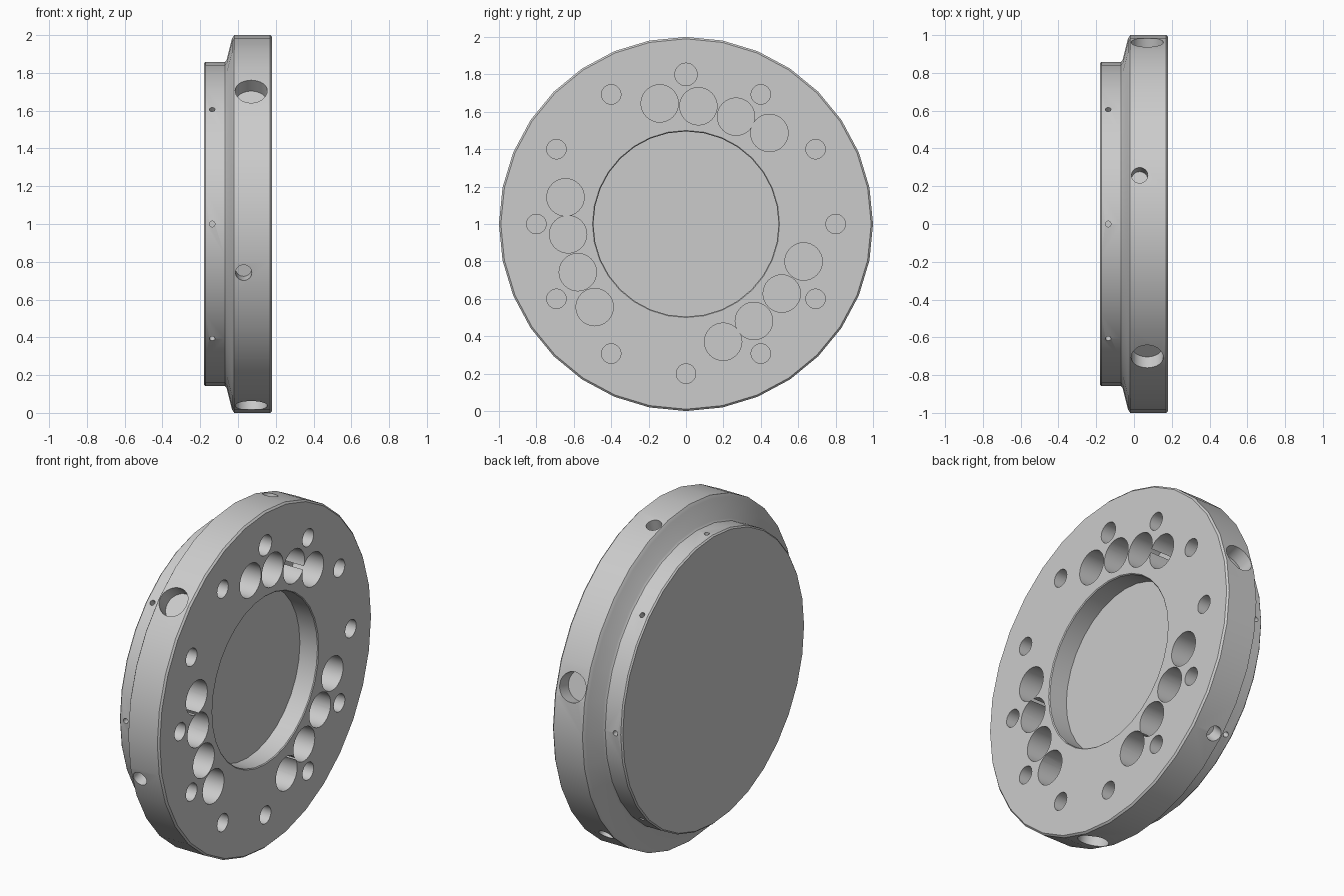
import bpy, bmesh, math
from mathutils import Matrix, Vector

if "Cube" in bpy.data.objects:
    bpy.data.objects.remove(bpy.data.objects["Cube"])


def new_object(name, bm):
    bmesh.ops.recalc_face_normals(bm, faces=bm.faces)
    mesh = bpy.data.meshes.new(name)
    bm.to_mesh(mesh)
    bm.free()
    obj = bpy.data.objects.new(name, mesh)
    bpy.context.collection.objects.link(obj)
    return obj


def lathe_x(name, profile, sides):
    """Revolve (x, radius) points about the x axis through z = 1."""
    bm = bmesh.new()
    rings = []
    for x, r in profile:
        rings.append([bm.verts.new((x, r * math.cos(2 * math.pi * i / sides),
                                    1 + r * math.sin(2 * math.pi * i / sides)))
                      for i in range(sides)])
    for a, b in zip(rings, rings[1:]):
        for i in range(sides):
            j = (i + 1) % sides
            bm.faces.new((a[i], a[j], b[j], b[i]))
    bm.faces.new(rings[0])
    bm.faces.new(rings[-1])
    return new_object(name, bm)


def add_rod(bm, start, end, radius):
    start, end = Vector(start), Vector(end)
    axis = end - start
    rot = axis.to_track_quat('Z', 'Y').to_matrix().to_4x4()
    bmesh.ops.create_cone(bm, cap_ends=True, segments=32, radius1=radius,
                          radius2=radius, depth=axis.length,
                          matrix=Matrix.Translation((start + end) / 2) @ rot)


def polar(x, r, deg):
    a = math.radians(deg)
    return (x, r * math.cos(a), 1 + r * math.sin(a))


def face_holes(bm, r, deg, radius, depth):
    add_rod(bm, polar(0.18 - depth, r, deg), polar(0.3, r, deg), radius)


def rim_hole(bm, x, r_in, r_out, deg, radius):
    add_rod(bm, polar(x, r_in, deg), polar(x, r_out, deg), radius)


# Stepped disc body with a round recess in its front face
body = lathe_x("disc_body", [
    (-0.18, 0.85), (-0.172, 0.858), (-0.07, 0.858), (-0.06, 0.868),
    (-0.032, 0.982), (-0.02, 1.0), (0.17, 1.0), (0.18, 0.99),
    (0.18, 0.5), (0.175, 0.495), (0.06, 0.495)], 32)

cutters = []

# Three scalloped pockets, each made of four overlapping bores
for parity in (0, 1):
    bm = bmesh.new()
    for turn in (0, 120, 240):
        for k, (r, deg) in enumerate(((0.66, 47.5), (0.633, 65), (0.633, 84), (0.66, 102.3))):
            if k % 2 == parity:
                face_holes(bm, r, deg + turn, 0.1, 0.19 + 0.001 * parity)
    cutters.append(new_object("pocket_cutter", bm))

# Twelve screw holes in the face, the top one slightly larger
bm = bmesh.new()
for k in range(12):
    face_holes(bm, 0.8, 30 * k, 0.06 if k == 3 else 0.052, 0.18)
cutters.append(new_object("screw_hole_cutter", bm))

# Large and small radial holes in the rim, tiny ones in the rear step
bm = bmesh.new()
for turn in (0, 120, 240):
    rim_hole(bm, 0.07, 0.91, 1.1, 15 + turn, 0.085)
    rim_hole(bm, 0.03, 0.91, 1.1, 75 + turn, 0.043)
for k in range(8):
    rim_hole(bm, -0.137, 0.8, 0.9, 45 * k, 0.015)
cutters.append(new_object("rim_hole_cutter", bm))

# Carve the body and remove the helpers
bpy.context.view_layer.objects.active = body
body.select_set(True)
for c in cutters:
    c.hide_render = True
    mod = body.modifiers.new("carve", 'BOOLEAN')
    mod.operation = 'DIFFERENCE'
    mod.solver = 'EXACT'
    mod.object = c
    bpy.ops.object.modifier_apply(modifier=mod.name)
for c in cutters:
    bpy.data.objects.remove(c, do_unlink=True)
bpy.ops.object.shade_smooth_by_angle(angle=math.radians(40))
